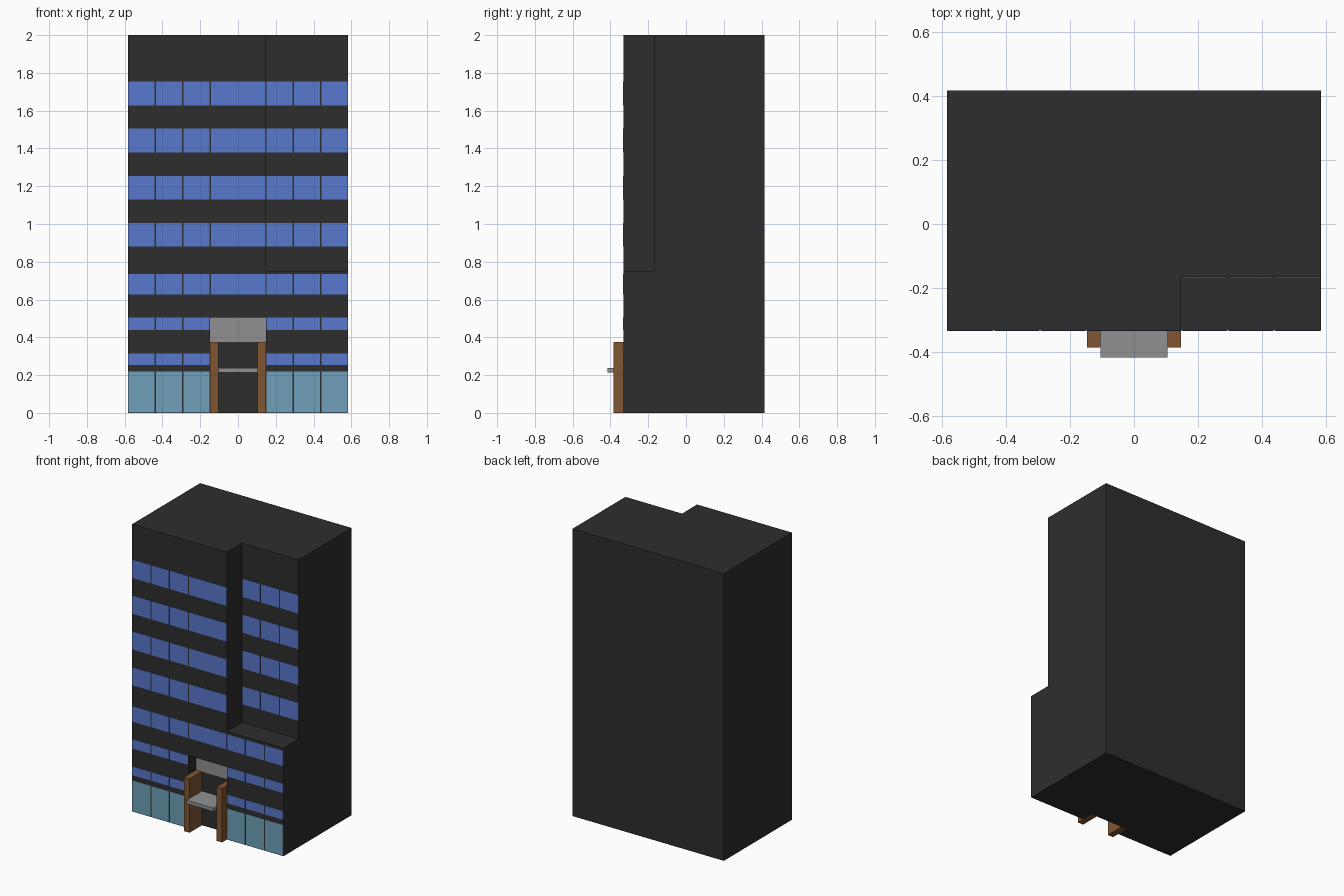
import bpy, bmesh
from mathutils import Vector

if "Cube" in bpy.data.objects:
    bpy.data.objects.remove(bpy.data.objects["Cube"])


def material(name, r, g, b):
    m = bpy.data.materials.new(name)
    m.diffuse_color = (r, g, b, 1)
    m.use_nodes = True
    m.node_tree.nodes["Principled BSDF"].inputs["Base Color"].default_value = m.diffuse_color
    return m


DARK = material("dark_wall", 0.027, 0.027, 0.027)
BLUE = material("blue_glass", 0.098, 0.188, 0.61)
TEAL = material("shop_glass", 0.162, 0.352, 0.485)
BROWN = material("brown_pillar", 0.216, 0.093, 0.034)
GREY = material("grey_panel", 0.283, 0.283, 0.283)


def boxes(name, mat, spans):
    """One object made of boxes, each given as (x0, x1, y0, y1, z0, z1)."""
    bm = bmesh.new()
    for x0, x1, y0, y1, z0, z1 in spans:
        cube = bmesh.ops.create_cube(bm, size=1)
        for v in cube["verts"]:
            v.co = Vector((x0 if v.co.x < 0 else x1,
                           y0 if v.co.y < 0 else y1,
                           z0 if v.co.z < 0 else z1))
    me = bpy.data.meshes.new(name)
    bm.to_mesh(me)
    bm.free()
    me.materials.append(mat)
    ob = bpy.data.objects.new(name, me)
    bpy.context.collection.objects.link(ob)
    return ob


W, FRONT, BACK = 0.583, -0.332, 0.416      # tower half width and depth
SET, STEP = -0.166, 0.752                  # upper right setback
DOOR, DOOR_Y, DOOR_Z = 0.147, -0.248, 0.505  # entrance recess

# Tower with the setback and entrance recess cut out
tower = boxes("tower", DARK, [(-W, W, FRONT, BACK, 0, 2)])
cutters = [
    boxes("setback_cutter", DARK, [(DOOR, 1, -1, SET, STEP, 3)]),
    boxes("entrance_cutter", DARK, [(-DOOR, DOOR, -1, DOOR_Y, -1, DOOR_Z)]),
]
bpy.context.view_layer.objects.active = tower
for c in cutters:
    mod = tower.modifiers.new(c.name, 'BOOLEAN')
    mod.operation, mod.solver, mod.object = 'DIFFERENCE', 'EXACT', c
    bpy.ops.object.modifier_apply(modifier=mod.name)
for c in cutters:
    bpy.data.objects.remove(c)

# Window bays: three on each side plus a wide middle one
GAP = 0.004
edges = [DOOR + i * (W - DOOR) / 3 for i in range(4)]
right = [(a + GAP, b - (GAP if b < W - 0.01 else 0.001)) for a, b in zip(edges, edges[1:])]
left = [(-b, -a) for a, b in right]
middle = [(-DOOR + GAP, DOOR - 0.001)]


def panes(bays, y, z0, z1):
    return [(a, b, y - 0.002, y + 0.002, z0, z1) for a, b in bays]


# Shop windows and the two low window rows beside the entrance
boxes("shop_windows", TEAL, panes(left + right, FRONT, 0.002, 0.218))
low = [(0.254, 0.315), (0.44, 0.505)]
boxes("low_windows", BLUE, [p for z in low for p in panes(left + right, FRONT, *z)])

# Full-width row and the upper rows, which step back on the right
boxes("middle_windows", BLUE, panes(left + middle + right, FRONT, 0.627, 0.735))
upper = [(0.88 + 0.249 * i, 1.005 + 0.25 * i) for i in range(4)]
boxes("upper_windows", BLUE,
      [p for z in upper for p in panes(left + middle, FRONT, *z) + panes(right, SET, *z)])

# Entrance: pillars, canopy and the panel over the door
boxes("entrance_pillars", BROWN,
      [(-DOOR, -0.104, -0.385, DOOR_Y, 0, 0.375), (0.104, DOOR, -0.385, DOOR_Y, 0, 0.375)])
boxes("entrance_canopy", GREY, [(-0.104, 0.104, -0.416, DOOR_Y, 0.214, 0.238)])
boxes("entrance_panel", GREY, [(-DOOR, DOOR, DOOR_Y - 0.004, DOOR_Y, 0.375, DOOR_Z)])
